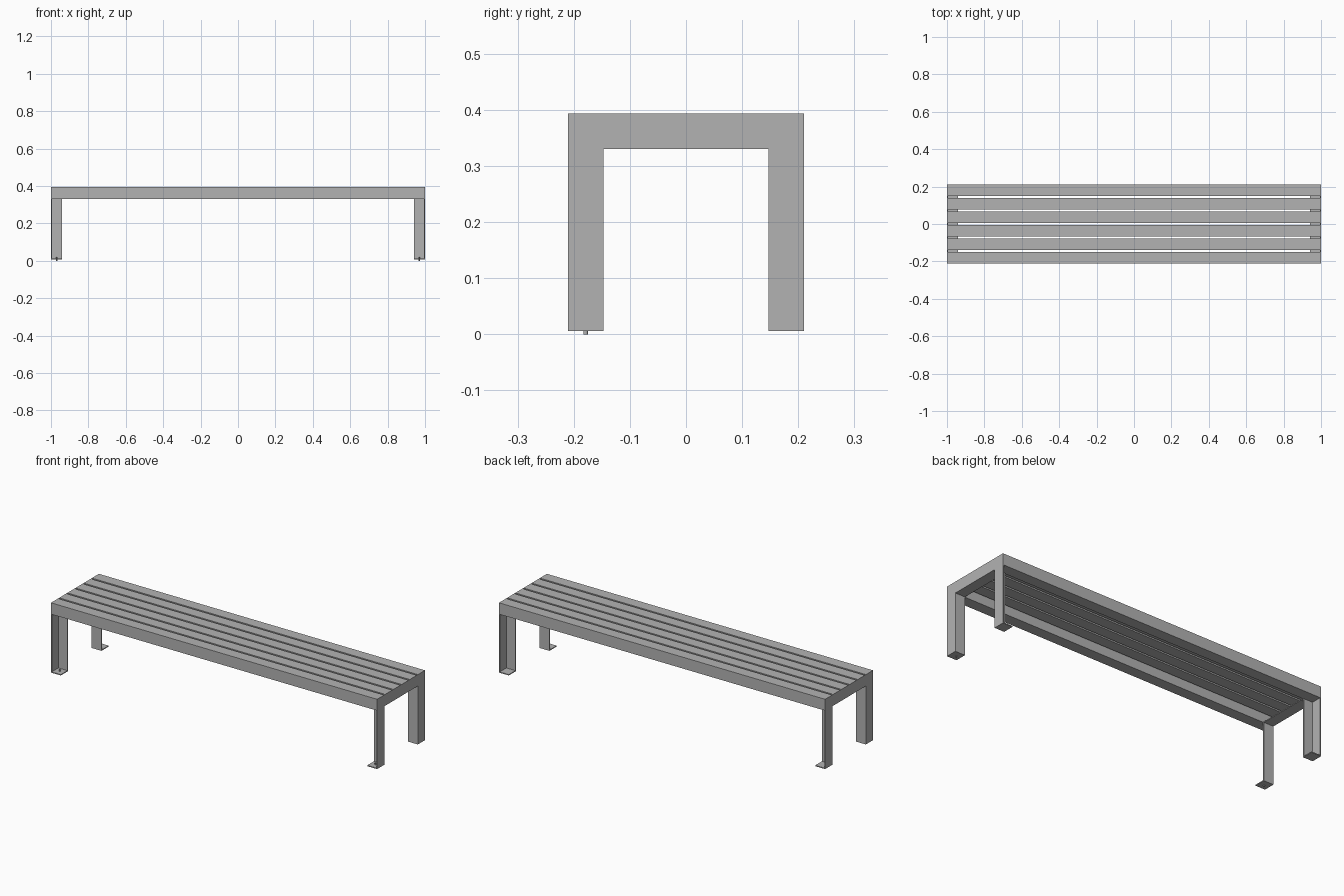
import bpy
import bmesh

if "Cube" in bpy.data.objects:
    bpy.data.objects.remove(bpy.data.objects["Cube"])

steel = bpy.data.materials.new("grey steel")
steel.diffuse_color = (0.45, 0.45, 0.45, 1)
steel.use_nodes = True
steel.node_tree.nodes["Principled BSDF"].inputs["Base Color"].default_value = steel.diffuse_color

HALF_X, HALF_Y, TOP, BASE = 1.0, 0.21, 0.393, 0.006
BAR = 0.063      # width of legs, rails and slats
SHEET = 0.005    # sheet metal thickness


def finish(bm, name):
    bmesh.ops.recalc_face_normals(bm, faces=bm.faces)
    mesh = bpy.data.meshes.new(name)
    bm.to_mesh(mesh)
    bm.free()
    mesh.materials.append(steel)
    obj = bpy.data.objects.new(name, mesh)
    bpy.context.collection.objects.link(obj)
    return obj


def box(name, x, y, z):
    """Box from (min, max) ranges on each axis."""
    bm = bmesh.new()
    bmesh.ops.create_cube(bm, size=1)
    for v in bm.verts:
        v.co = [r[0] if c < 0 else r[1] for c, r in zip(v.co, (x, y, z))]
    return finish(bm, name)


def span(a, b):
    return (min(a, b), max(a, b))


def end_plate(name, s):
    """Flat arch-shaped sheet closing one end of the bench."""
    yi, zi = HALF_Y - BAR, TOP - BAR
    outline = [(-HALF_Y, BASE), (-HALF_Y, TOP), (HALF_Y, TOP), (HALF_Y, BASE),
               (yi, BASE), (yi, zi), (-yi, zi), (-yi, BASE)]
    bm = bmesh.new()
    face = bm.faces.new([bm.verts.new((s * HALF_X, y, z)) for y, z in outline])
    out = bmesh.ops.extrude_face_region(bm, geom=[face])
    moved = [g for g in out["geom"] if isinstance(g, bmesh.types.BMVert)]
    bmesh.ops.translate(bm, verts=moved, vec=(-s * SHEET, 0, 0))
    return finish(bm, name)


inner_y = HALF_Y - BAR
for s, side in ((-1, "left"), (1, "right")):
    end_plate(f"{side}_end_plate", s)
    flange_x = span(s * (HALF_X - SHEET), s * (HALF_X - 0.06))
    # flange under the top rail
    box(f"{side}_rail_flange", flange_x, (-inner_y, inner_y),
        (TOP - BAR, TOP - BAR + SHEET))
    for t, end in ((-1, "front"), (1, "back")):
        # inward flange of each leg and its foot plate
        box(f"{side}_{end}_leg_flange", flange_x,
            span(t * inner_y, t * (inner_y + SHEET)), (BASE, TOP - BAR + SHEET))
        box(f"{side}_{end}_foot", flange_x,
            span(t * (inner_y + SHEET), t * HALF_Y), (BASE, BASE + SHEET))
    # levelling pin through the front foot
    bm = bmesh.new()
    bmesh.ops.create_cone(bm, cap_ends=True, segments=16, radius1=0.004,
                          radius2=0.004, depth=0.02)
    bmesh.ops.translate(bm, verts=bm.verts, vec=(s * 0.968, -0.179, 0.01))
    finish(bm, f"{side}_foot_pin")

# six seat slats: deep outer rails, shallow inner slats
SLATS, WIDTH = 6, 0.0615
pitch = (2 * HALF_Y - WIDTH) / (SLATS - 1)
for i in range(SLATS):
    y0 = -HALF_Y + i * pitch
    depth = BAR if i in (0, SLATS - 1) else 0.02
    box(f"seat_slat_{i + 1}", (-HALF_X + SHEET, HALF_X - SHEET),
        (y0, y0 + WIDTH), (TOP - depth, TOP))
